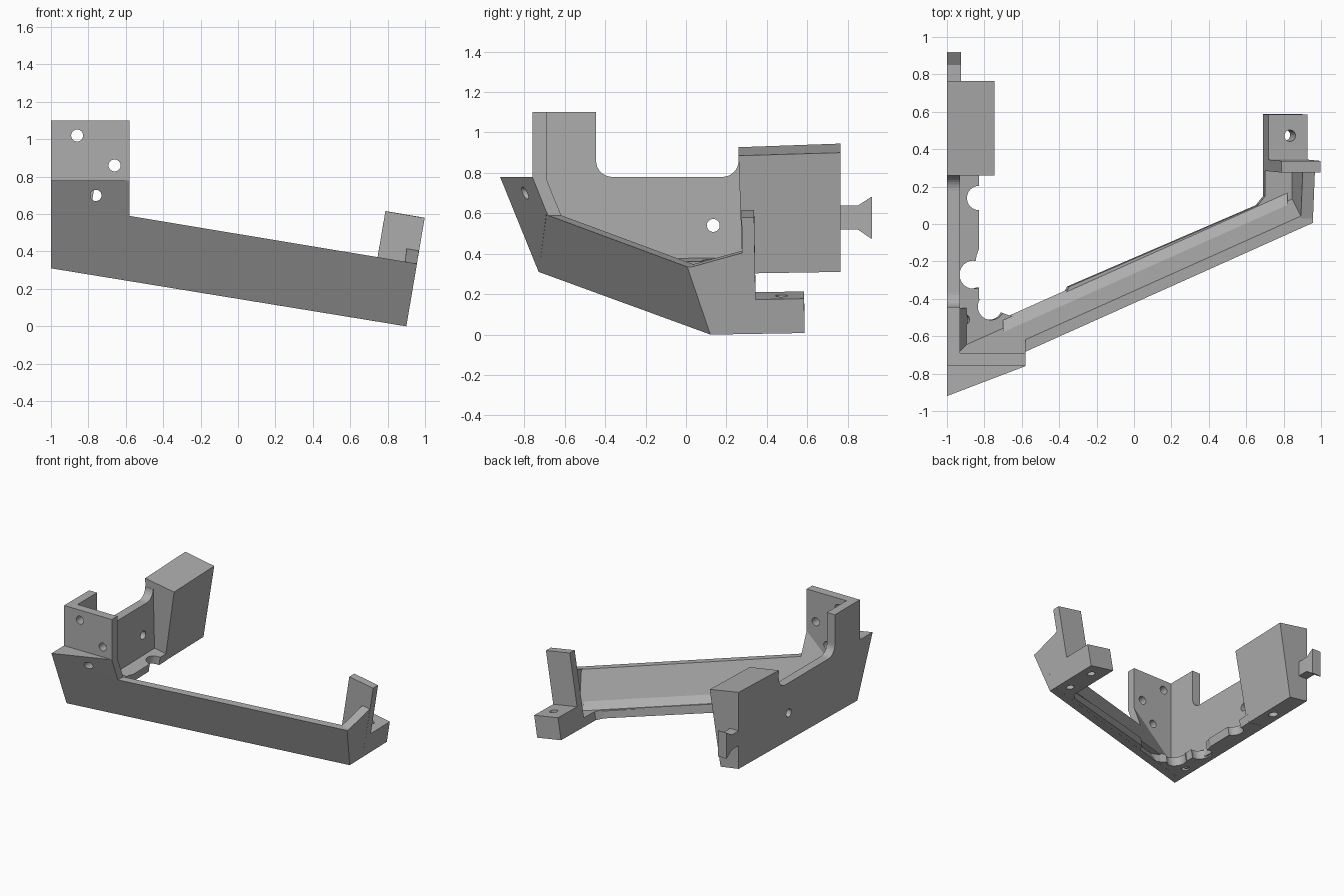
import bpy, bmesh, math
from mathutils import Vector, Matrix

cube = bpy.data.objects.get("Cube")
if cube:
    bpy.data.objects.remove(cube)

grey = bpy.data.materials.new("plain grey")
grey.use_nodes = True
COL = (0.42, 0.42, 0.42, 1)
grey.diffuse_color = COL
grey.node_tree.nodes["Principled BSDF"].inputs["Base Color"].default_value = COL

TILT = 0.171                              # slope of the base along x
UP = Vector((0.17, -0.017, 1))            # direction square to the base


def base(x, y):
    return 0.31 + 0.017 * (y + 0.73) - TILT * (x + 1)


def front(x, z):
    return -0.92 + 0.381 * (x + 1) - 0.406 * (z - 0.78)


def finish(name, bm):
    bmesh.ops.recalc_face_normals(bm, faces=bm.faces)
    me = bpy.data.meshes.new(name)
    bm.to_mesh(me)
    bm.free()
    me.materials.append(grey)
    ob = bpy.data.objects.new(name, me)
    bpy.context.collection.objects.link(ob)
    return ob


def prism(name, lower, upper):
    """Solid between two matching outlines."""
    bm = bmesh.new()
    a = [bm.verts.new(p) for p in lower]
    b = [bm.verts.new(p) for p in upper]
    bm.faces.new(a[::-1])
    bm.faces.new(b)
    for i in range(len(a)):
        j = (i + 1) % len(a)
        bm.faces.new((a[i], a[j], b[j], b[i]))
    return finish(name, bm)


def hull(name, points):
    bm = bmesh.new()
    for p in points:
        bm.verts.new(p)
    bmesh.ops.convex_hull(bm, input=bm.verts[:])
    bmesh.ops.dissolve_limit(bm, angle_limit=0.02, verts=bm.verts[:], edges=bm.edges[:])
    return finish(name, bm)


def slab(name, outline, height):
    """Plan outline raised square to the tilted base."""
    low = [Vector((x, y, base(x, y))) for x, y in outline]
    return prism(name, low, [p + UP * height for p in low])


def drill(ob, centre, axis, radius, depth):
    bm = bmesh.new()
    rot = Vector(axis).to_track_quat('Z', 'Y').to_matrix().to_4x4()
    bmesh.ops.create_cone(bm, cap_ends=True, segments=40, radius1=radius, radius2=radius,
                          depth=depth, matrix=Matrix.Translation(centre) @ rot)
    cutter = finish("hole_cutter", bm)
    cutter.hide_render = True
    mod = ob.modifiers.new("hole", 'BOOLEAN')
    mod.operation, mod.solver, mod.object = 'DIFFERENCE', 'EXACT', cutter
    bpy.context.view_layer.update()
    cut = bpy.data.meshes.new_from_object(ob.evaluated_get(bpy.context.evaluated_depsgraph_get()))
    ob.modifiers.clear()
    ob.data = cut
    bpy.data.objects.remove(cutter)


def drill_base(ob, x, y, radius, depth=0.6):
    drill(ob, (x, y, base(x, y)), UP, radius, depth)


def arc(cy, cz, r, start, end, n=8):
    angles = [math.radians(start + (end - start) * i / n) for i in range(n + 1)]
    return [(cy + r * math.cos(a), cz + r * math.sin(a)) for a in angles]


# Slanted front wall running along the arm
profile = [(-1, 0.31), (0.9, 0), (0.957, 0.335), (-0.58, 0.59), (-0.58, 0.78), (-1, 0.78)]
arm = prism("front_arm_wall", [(x, front(x, z), z) for x, z in profile],
            [(x, front(x, z) + 0.065, z) for x, z in profile])

# Solid wedge behind the slanted face, and the upright panel above it
wedge = hull("corner_wedge", [
    (-1, front(-1, 0.78), 0.78), (-1, -0.69, 0.78), (-1, -0.69, 0.311), (-1, front(-1, 0.31), 0.31),
    (-0.58, front(-0.58, 0.78), 0.78), (-0.58, -0.69, 0.78), (-0.58, -0.69, 0.605)])
panel = hull("front_panel", [(x, y, z) for x in (-1, -0.58) for y in (-0.76, -0.69) for z in (0.78, 1.1)])
for x, z in ((-0.86, 1.02), (-0.66, 0.86)):
    drill(panel, (x, -0.72, z), (0, 1, 0), 0.032, 0.4)
for part in (arm, wedge):
    drill(part, (-0.76, -0.75, 0.70), (0, 1, 0), 0.03, 0.5)

# Left side wall with rounded inner corners
side = [(-0.70, 0.312), (0.3, 0.327), (0.3, 0.86)]
side += arc(0.18, 0.86, 0.08, 0, -90) + arc(-0.365, 0.86, 0.08, 270, 180)
side += [(-0.445, 1.1), (-0.76, 1.1), (-0.76, 0.46)]
wall = prism("left_wall", [(-1, y, z) for y, z in side], [(-0.93, y, z) for y, z in side])
drill(wall, (-0.96, 0.135, 0.54), (1, 0, 0), 0.032, 0.4)

# Floor ledge with scalloped inner edge
floor = slab("floor_ledge", [
    (-1, -0.73), (0.9, 0.14), (0.9, 0.3), (0.69, 0.3), (0.69, 0.15), (0.65, 0.1), (-0.36, -0.335),
    (-0.5, -0.3), (-0.7, -0.4), (-0.84, -0.4), (-0.84, 0.3), (-1, 0.3)], 0.065)
for x, y, r in ((-0.6, -0.235, 0.265), (-0.775, -0.44, 0.072), (-0.87, -0.27, 0.075),
                (-0.84, 0.14, 0.065), (-0.92, -0.51, 0.03)):
    drill_base(floor, x, y, r)

# Sloped fillets where the walls meet the floor
def fillet_point(x, out, rise):
    z = base(x, -0.73 + 0.458 * (x + 1)) + 0.06
    return (x, front(x, z) + 0.06 + out, z + rise)

hull("arm_fillet", [fillet_point(x, o, r) for x in (-0.7, 0.82)
                    for o, r in ((0, 0), (0.055, 0), (-0.02, 0.06))])
hull("wall_fillet", [(x, y, base(x, y) + h) for y in (-0.69, -0.45)
                     for x, h in ((-0.935, 0.05), (-0.89, 0.06), (-0.935, 0.12))])

# Block at the back of the left wall
block = hull("side_block", [
    (-1, 0.28, 0.327), (-0.84, 0.28, 0.302), (-0.745, 0.26, 0.885), (-1, 0.26, 0.927),
    (-1, 0.765, 0.335), (-0.84, 0.765, 0.31), (-0.745, 0.765, 0.9), (-1, 0.765, 0.945)])
drill_base(block, -0.92, 0.48, 0.035, 0.25)

# Flared clip behind the block
clip = [(0.75, 0.52), (0.85, 0.52), (0.915, 0.475), (0.92, 0.475),
        (0.92, 0.68), (0.915, 0.68), (0.85, 0.638), (0.75, 0.638)]
prism("rear_clip", [(-1, y, z) for y, z in clip], [(-0.925, y, z) for y, z in clip])

# End wall, foot and post at the far end of the arm
outer = [Vector(p) for p in ((0.9, 0.14, 0.001), (0.9, 0.3, 0.003), (0.957, 0.03, 0.335), (0.968, 0.3, 0.41))]
hull("arm_end_wall", outer + [p + Vector((-0.065, 0, 0.011)) for p in outer])
foot = slab("foot_block", [(0.69, 0.29), (0.9, 0.29), (0.9, 0.587), (0.69, 0.587)], 0.17)
drill_base(foot, 0.805, 0.475, 0.03)
slab("end_post", [(0.69, 0.285), (0.9, 0.285), (0.9, 0.347), (0.69, 0.347)], 0.577)
drill_base(floor, 0.80, 0.23, 0.03, 0.08)
